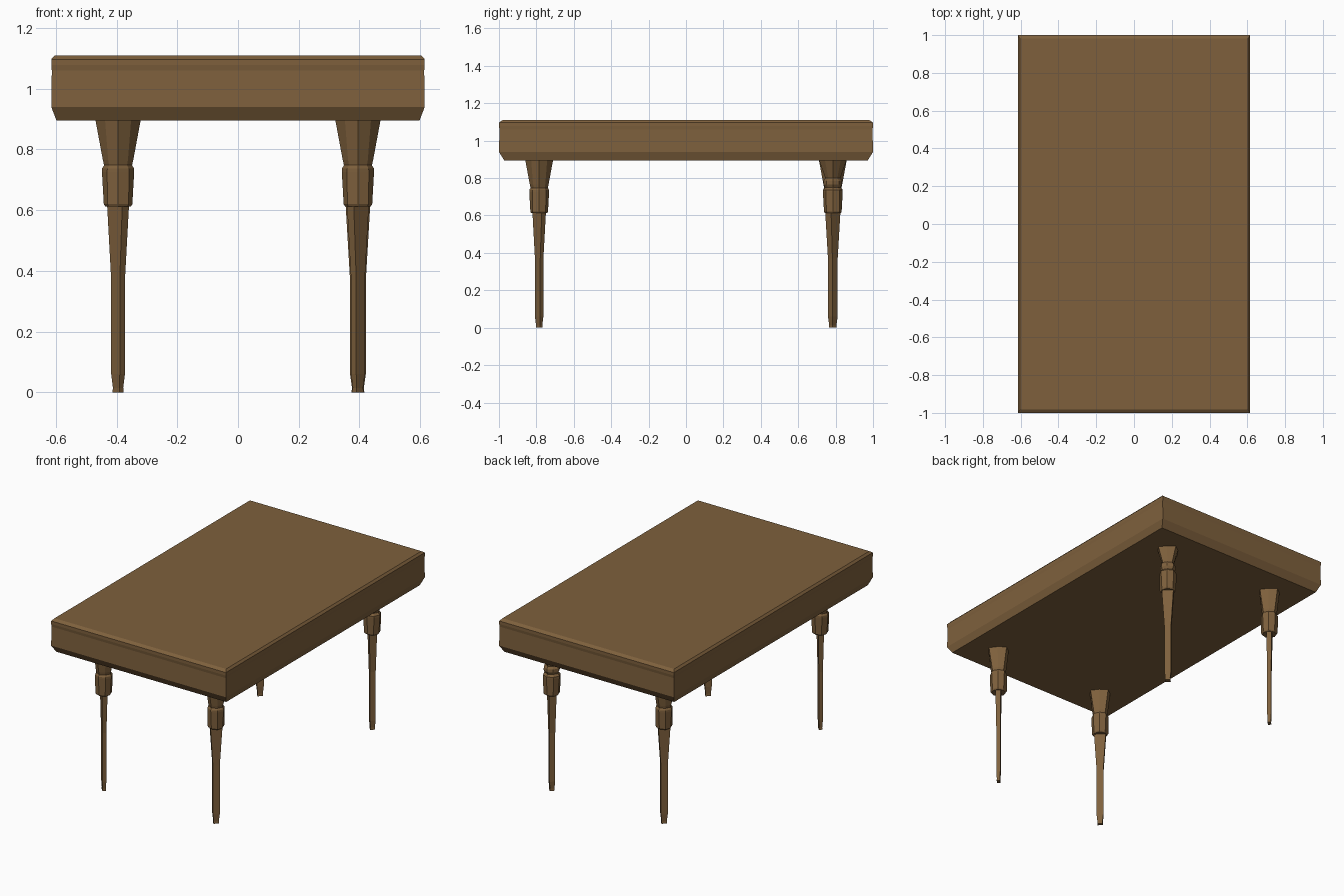
import bpy, bmesh, math

if "Cube" in bpy.data.objects:
    bpy.data.objects.remove(bpy.data.objects["Cube"])

wood = bpy.data.materials.new("brown_wood")
wood.diffuse_color = (0.21, 0.118, 0.046, 1)
wood.use_nodes = True
wood.node_tree.nodes["Principled BSDF"].inputs["Base Color"].default_value = wood.diffuse_color


def loft(name, rings, loc=(0, 0, 0)):
    """Skin a stack of equal-length point rings and cap both ends."""
    bm = bmesh.new()
    loops = [[bm.verts.new(p) for p in ring] for ring in rings]
    n = len(loops[0])
    for lo, hi in zip(loops, loops[1:]):
        for i in range(n):
            j = (i + 1) % n
            bm.faces.new((lo[i], lo[j], hi[j], hi[i]))
    bm.faces.new(loops[0][::-1])
    bm.faces.new(loops[-1])
    bmesh.ops.recalc_face_normals(bm, faces=bm.faces)
    mesh = bpy.data.meshes.new(name)
    bm.to_mesh(mesh)
    bm.free()
    mesh.materials.append(wood)
    ob = bpy.data.objects.new(name, mesh)
    ob.location = loc
    bpy.context.collection.objects.link(ob)
    return ob


def rect(a, b, z, turn=0.0):
    c, s = math.cos(turn), math.sin(turn)
    return [(x * c - y * s, x * s + y * c, z)
            for x, y in ((-a, -b), (a, -b), (a, b), (-a, b))]


def octagon(axis, diag, z):
    pts = []
    for i in range(8):
        r = diag if i % 2 else axis
        t = i * math.pi / 4
        pts.append((r * math.cos(t), r * math.sin(t), z))
    return pts


# Table top: moulded slab, each level a scaled rectangle (z, scale)
slab = [(0.895, 0.972), (0.94, 1.0), (1.06, 0.997), (1.078, 1.0),
        (1.097, 1.0), (1.11, 0.981)]
loft("table_top", [rect(0.615 * s, 1.0 * s, z) for z, s in slab])

# Leg profiles: shaft (z, half width, half depth), head (z, axis radius, diagonal radius)
shaft = [(0, 0.016, 0.010), (0.015, 0.015, 0.009), (0.06, 0.020, 0.012),
         (0.37, 0.020, 0.012), (0.63, 0.036, 0.016)]
collar = [(0.612, 0.042, 0.044), (0.62, 0.047, 0.049), (0.725, 0.053, 0.051),
          (0.737, 0.053, 0.050)]
plain_head = [(0.748, 0.046, 0.042), (0.765, 0.050, 0.046), (0.90, 0.075, 0.061)]
ringed_head = [(0.75, 0.042, 0.038), (0.767, 0.050, 0.048), (0.785, 0.050, 0.046),
               (0.80, 0.040, 0.034), (0.90, 0.075, 0.061)]

for sx, side in ((-1, "left"), (1, "right")):
    for sy, end in ((-1, "front"), (1, "back")):
        ringed = sx > 0 and sy > 0
        loc = (sx * 0.395, sy * 0.785, 0)
        # Flat shaft lies across the table's diagonal
        turn = -sx * sy * math.pi / 4
        thick = 1.4 if ringed else 1.0
        loft(f"{end}_{side}_leg_shaft",
             [rect(a, b * thick, z, turn) for z, a, b in shaft], loc)
        # Collar and flared head
        head = collar + (ringed_head if ringed else plain_head)
        loft(f"{end}_{side}_leg_head",
             [octagon(a, d, z) for z, a, d in head], loc)
